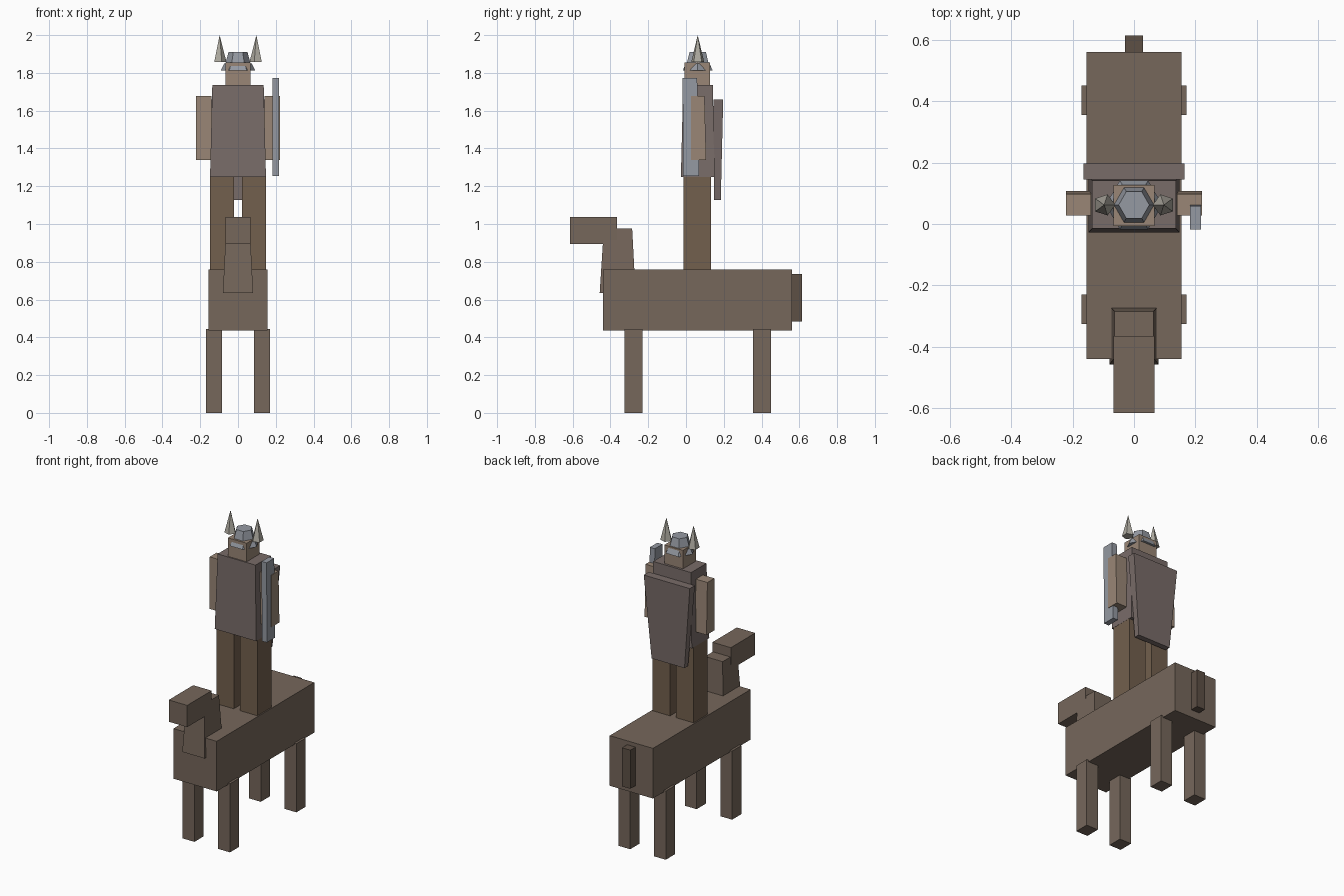
import bpy
from math import radians

if "Cube" in bpy.data.objects:
    bpy.data.objects.remove(bpy.data.objects["Cube"])


def material(name, rgb):
    m = bpy.data.materials.new(name)
    m.diffuse_color = (*rgb, 1)
    m.use_nodes = True
    m.node_tree.nodes["Principled BSDF"].inputs["Base Color"].default_value = m.diffuse_color
    return m


HIDE = material("horse_hide", (0.18, 0.135, 0.105))
TAIL = material("tail_hair", (0.11, 0.08, 0.06))
LEATHER = material("leather", (0.17, 0.115, 0.075))
CLOTH = material("cloth", (0.19, 0.15, 0.14))
SKIN = material("skin", (0.32, 0.24, 0.18))
STEEL = material("steel", (0.30, 0.32, 0.36))
BONE = material("bone", (0.42, 0.40, 0.35))


def block(name, z, bx, by, mat, tx=None, ty=None):
    """Box between heights z; bx/by are bottom ranges, tx/ty the top ranges."""
    tx, ty = tx or bx, ty or by
    verts = [(x, y, h)
             for h, xs, ys in ((z[0], bx, by), (z[1], tx, ty))
             for x, y in ((xs[0], ys[0]), (xs[1], ys[0]), (xs[1], ys[1]), (xs[0], ys[1]))]
    faces = [(3, 2, 1, 0), (4, 5, 6, 7)]
    faces += [(i, (i + 1) % 4, (i + 1) % 4 + 4, i + 4) for i in range(4)]
    me = bpy.data.meshes.new(name)
    me.from_pydata(verts, [], faces)
    me.materials.append(mat)
    ob = bpy.data.objects.new(name, me)
    bpy.context.collection.objects.link(ob)
    return ob


def sym(half):
    return (-half, half)


def mirror(ob):
    ob.modifiers.new("mirror", 'MIRROR')


def cone(name, sides, r1, r2, z, x, y, mat, turn=0):
    bpy.ops.mesh.primitive_cone_add(vertices=sides, radius1=r1, radius2=r2, depth=z[1] - z[0],
                                    location=(x, y, (z[0] + z[1]) / 2), rotation=(0, 0, radians(turn)))
    ob = bpy.context.object
    ob.name = name
    ob.data.materials.append(mat)
    return ob


# Horse
block("horse_body", (0.435, 0.76), sym(0.155), (-0.44, 0.56), HIDE)
for name, y in (("front", (-0.325, -0.23)), ("back", (0.355, 0.45))):
    mirror(block(f"horse_{name}_legs", (0, 0.445), (0.085, 0.17), y, HIDE))
block("horse_neck", (0.635, 0.975), sym(0.08), (-0.457, -0.267), HIDE, sym(0.063), (-0.435, -0.285))
block("horse_head", (0.895, 1.036), sym(0.066), (-0.615, -0.365), HIDE)
block("horse_tail", (0.485, 0.735), sym(0.03), (0.555, 0.613), TAIL)

# Rider body
mirror(block("rider_legs", (0.75, 1.255), (0.022, 0.147), (-0.012, 0.132), LEATHER))
block("rider_torso", (1.25, 1.735), sym(0.148), (-0.027, 0.152), CLOTH, sym(0.136), (-0.015, 0.142))
mirror(block("rider_arms", (1.34, 1.677), (0.14, 0.222), (0.027, 0.107), SKIN, ty=(0.027, 0.098)))
block("rider_head", (1.73, 1.855), sym(0.067), (-0.007, 0.127), SKIN)

# Cloak, wider at the shoulders
block("cloak", (1.127, 1.66), sym(0.118), (0.148, 0.184), CLOTH, sym(0.165), (0.145, 0.197))

# Helmet with brim and horns
cone("helmet_brim", 6, 0.092, 0.072, (1.812, 1.85), 0, 0.062, STEEL, 30)
cone("helmet_cap", 6, 0.072, 0.05, (1.83, 1.91), 0, 0.062, STEEL, 30)
for side, label in ((-1, "left"), (1, "right")):
    cone(f"{label}_horn", 5, 0.036, 0, (1.857, 2.0), side * 0.097, 0.062, BONE, side * 18)

# Blade held beside the arm
block("sword_blade", (1.255, 1.773), (0.182, 0.218), (-0.015, 0.07), STEEL, ty=(-0.018, 0.059))
